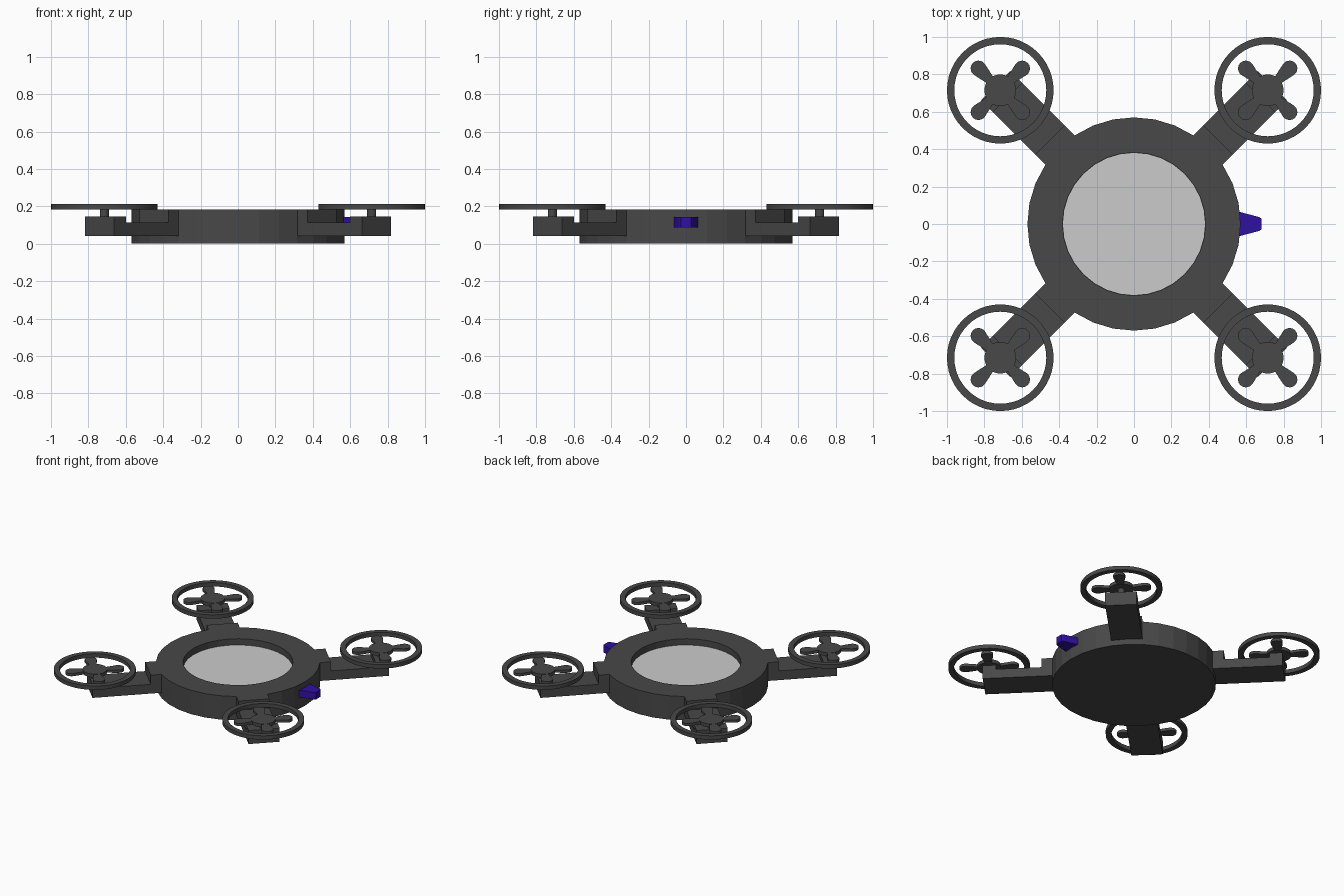
import bpy, bmesh, math
from mathutils import Matrix, Vector

if "Cube" in bpy.data.objects:
    bpy.data.objects.remove(bpy.data.objects["Cube"])


def material(name, rgb):
    m = bpy.data.materials.new(name)
    m.diffuse_color = (*rgb, 1)
    m.use_nodes = True
    m.node_tree.nodes["Principled BSDF"].inputs["Base Color"].default_value = m.diffuse_color
    return m


DARK = material("charcoal", (0.065, 0.065, 0.065))
PALE = material("pale grey", (0.6, 0.6, 0.6))
BLUE = material("deep violet", (0.03, 0.005, 0.36))


def finish(name, bm, mat, matrix=Matrix(), smooth=False):
    bmesh.ops.recalc_face_normals(bm, faces=bm.faces)
    me = bpy.data.meshes.new(name)
    bm.to_mesh(me)
    bm.free()
    me.transform(matrix)
    me.materials.append(mat)
    ob = bpy.data.objects.new(name, me)
    bpy.context.collection.objects.link(ob)
    if smooth:
        bpy.context.view_layer.objects.active = ob
        ob.select_set(True)
        bpy.ops.object.shade_smooth_by_angle(angle=math.radians(30))
        ob.select_set(False)
    return ob


def lathe(name, profile, sides, mat, matrix=Matrix(), closed=False, smooth=False):
    """Revolve (radius, z) points around z."""
    bm = bmesh.new()
    vs = [bm.verts.new((r, 0, z)) for r, z in profile]
    es = [bm.edges.new(p) for p in zip(vs, vs[1:])]
    if closed:
        es.append(bm.edges.new((vs[-1], vs[0])))
    bmesh.ops.spin(bm, geom=vs + es, cent=(0, 0, 0), axis=(0, 0, 1),
                   angle=2 * math.pi, steps=sides, use_merge=True)
    bmesh.ops.remove_doubles(bm, verts=bm.verts, dist=1e-5)
    return finish(name, bm, mat, matrix, smooth)


def prism(name, outline, z0, z1, mat, matrix=Matrix(), flip=False):
    """Extrude an outline upward; with flip the outline is (x, z), extruded in y."""
    bm = bmesh.new()
    pts = [(a, z0, b) if flip else (a, b, z0) for a, b in outline]
    face = bm.faces.new([bm.verts.new(p) for p in pts])
    new = bmesh.ops.extrude_face_region(bm, geom=[face])["geom"]
    shift = Vector((0, z1 - z0, 0) if flip else (0, 0, z1 - z0))
    bmesh.ops.translate(bm, vec=shift, verts=[v for v in new if isinstance(v, bmesh.types.BMVert)])
    return finish(name, bm, mat, matrix)


# Round body with a shallow recess, and the pale disc inside it
lathe("body", [(0, 0), (0.57, 0), (0.57, 0.183), (0.382, 0.183), (0.382, 0.13), (0, 0.13)],
      32, DARK)
lathe("top_disc", [(0, 0.13), (0.38, 0.13), (0.38, 0.136), (0, 0.136)], 32, PALE)

# Tapered nose sensor
prism("nose_sensor", [(0.54, -0.071), (0.67, -0.037), (0.682, -0.028),
                      (0.682, 0.028), (0.67, 0.037), (0.54, 0.071)], 0.088, 0.142, BLUE)

# Teardrop blade outline: narrow root, rounded tip
blade = [(0.06, -0.02)]
blade += [(0.165 + 0.042 * math.cos(a), 0.042 * math.sin(a))
          for a in (math.radians(d) for d in range(-100, 101, 20))]
blade += [(0.06, 0.02)]

# Stepped arm side profile: shoulder, thin span, raised motor end
arm = [(0.44, 0.042), (1.047, 0.042), (1.047, 0.146), (0.955, 0.146), (0.955, 0.113),
       (0.636, 0.113), (0.636, 0.183), (0.44, 0.183)]

for i, label in enumerate(["back_right", "back_left", "front_left", "front_right"]):
    turn = Matrix.Rotation(math.radians(45 + 90 * i), 4, 'Z')
    prism("arm_" + label, arm, -0.11, 0.11, DARK, turn, flip=True)
    hub = turn @ Matrix.Translation((1.011, 0, 0))
    lathe("shaft_" + label, [(0, 0.14), (0.024, 0.14), (0.024, 0.19), (0, 0.19)], 16, DARK, hub)
    lathe("hub_" + label, [(0, 0.184), (0.085, 0.184), (0.085, 0.21), (0, 0.21)], 24, DARK, hub)
    lathe("guard_ring_" + label, [(0.285, 0.183), (0.285, 0.213), (0.246, 0.213), (0.246, 0.183)],
          48, DARK, hub, closed=True, smooth=True)
    for k in range(4):
        prism(f"blade_{label}_{k + 1}", blade, 0.187, 0.208, DARK,
              hub @ Matrix.Rotation(math.pi / 2 * k, 4, 'Z'))
